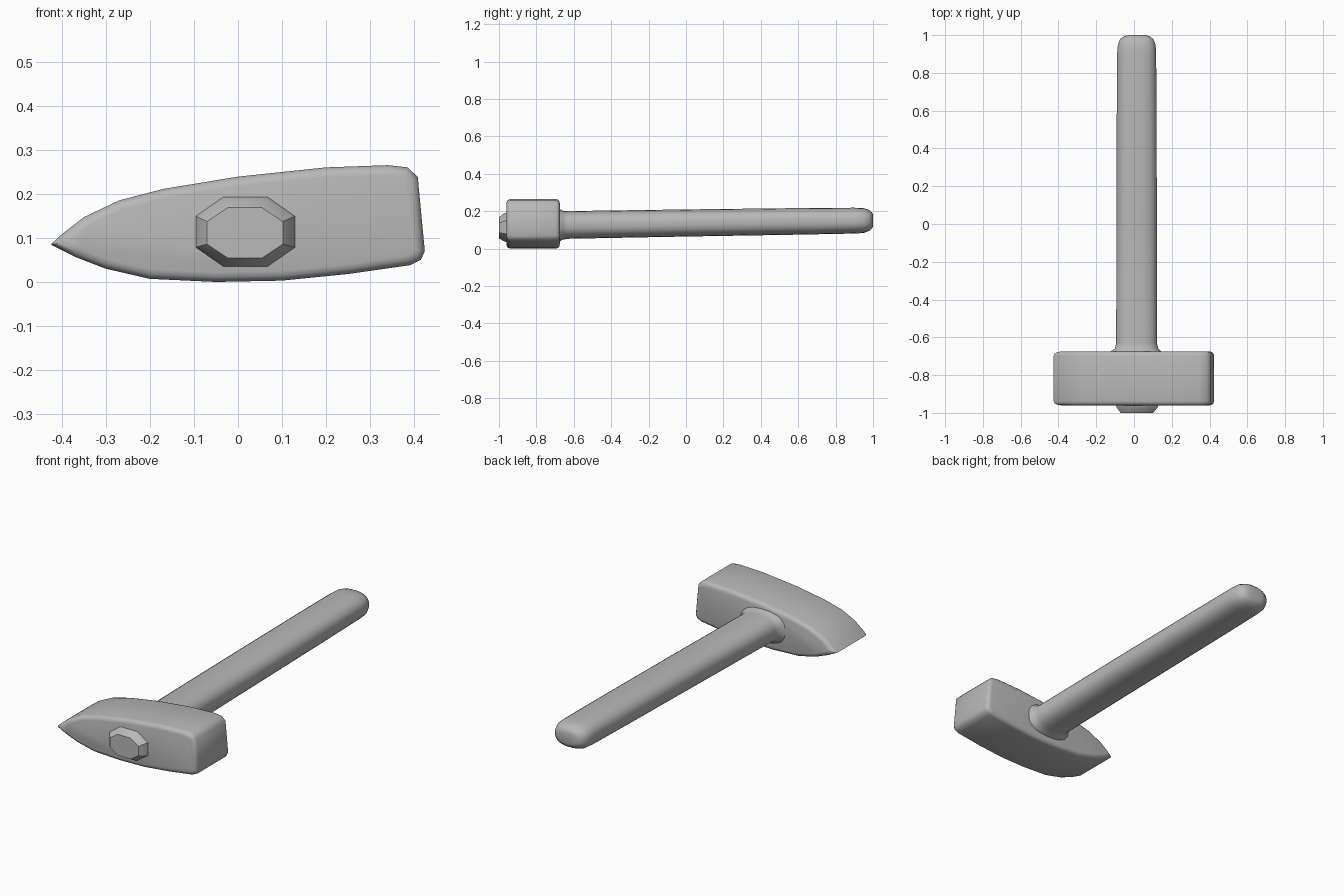
import bpy
import bmesh
import math

cube = bpy.data.objects.get("Cube")
if cube:
    bpy.data.objects.remove(cube, do_unlink=True)

GREY = (0.48, 0.48, 0.48, 1)
grey = bpy.data.materials.new("plain grey")
grey.use_nodes = True
grey.diffuse_color = GREY
grey.node_tree.nodes["Principled BSDF"].inputs["Base Color"].default_value = GREY


def finish(bm, name, angle):
    """Turn a bmesh into a shaded, coloured object."""
    bmesh.ops.recalc_face_normals(bm, faces=bm.faces)
    mesh = bpy.data.meshes.new(name)
    bm.to_mesh(mesh)
    bm.free()
    mesh.materials.append(grey)
    obj = bpy.data.objects.new(name, mesh)
    bpy.context.collection.objects.link(obj)
    bpy.ops.object.select_all(action='DESELECT')
    obj.select_set(True)
    bpy.context.view_layer.objects.active = obj
    bpy.ops.object.shade_smooth_by_angle(angle=math.radians(angle))
    return obj


def loft(name, rings, sides, power, angle):
    """Skin rounded rings (y, left, right, bottom, top) along y."""
    bm = bmesh.new()
    loops = []
    for y, x0, x1, z0, z1 in rings:
        loop = []
        for i in range(sides):
            a = math.tau * (i + 0.5) / sides
            c, s = math.cos(a), math.sin(a)
            u = math.copysign(abs(c) ** (2 / power), c)
            v = math.copysign(abs(s) ** (2 / power), s)
            loop.append(bm.verts.new(((x0 + x1 + u * (x1 - x0)) / 2, y,
                                      (z0 + z1 + v * (z1 - z0)) / 2)))
        loops.append(loop)
    for a, b in zip(loops, loops[1:]):
        for i in range(sides):
            j = (i + 1) % sides
            bm.faces.new((a[i], a[j], b[j], b[i]))
    bm.faces.new(loops[0])
    bm.faces.new(loops[-1])
    return finish(bm, name, angle)


# Hammer head: side profile extruded through the head, with rounded rims
PROFILE = [(-0.425, 0.085), (-0.4, 0.108), (-0.35, 0.147), (-0.27, 0.185),
           (-0.17, 0.211), (0, 0.239), (0.2, 0.26), (0.34, 0.265),
           (0.385, 0.26), (0.408, 0.238), (0.424, 0.07), (0.415, 0.05),
           (0.39, 0.038), (0.25, 0.018), (0.1, 0.003), (-0.05, 0),
           (-0.2, 0.007), (-0.3, 0.03), (-0.37, 0.057)]
FRONT, BACK = -0.96, -0.675
bm = bmesh.new()
cap = bm.faces.new([bm.verts.new((x, FRONT, z)) for x, z in PROFILE])
out = bmesh.ops.extrude_face_region(bm, geom=[cap], use_keep_orig=True)
for v in out["geom"]:
    if isinstance(v, bmesh.types.BMVert):
        v.co.y = BACK
bmesh.ops.recalc_face_normals(bm, faces=bm.faces)
rims = [e for e in bm.edges if abs(e.verts[0].co.y - e.verts[1].co.y) < 0.01]
bmesh.ops.bevel(bm, geom=rims, offset=0.022, segments=3, profile=0.5,
                affect='EDGES', clamp_overlap=False)
finish(bm, "hammer_head", 40)

# Handle: flared neck, long shaft, rounded butt
loft("handle", [
    (-0.75, -0.13, 0.15, 0.035, 0.215),
    (-0.675, -0.125, 0.145, 0.038, 0.212),
    (-0.66, -0.102, 0.129, 0.047, 0.203),
    (-0.63, -0.095, 0.122, 0.052, 0.201),
    (0, -0.094, 0.122, 0.064, 0.21),
    (0.6, -0.092, 0.12, 0.074, 0.217),
    (0.9, -0.09, 0.118, 0.08, 0.219),
    (0.95, -0.086, 0.115, 0.083, 0.217),
    (0.98, -0.073, 0.102, 0.094, 0.207),
    (0.995, -0.052, 0.082, 0.108, 0.193),
    (1, -0.03, 0.06, 0.12, 0.18),
], 24, 2.5, 50)

# Faceted end of the handle poking through the front of the head
loft("handle_front_end", [
    (-0.9, -0.108, 0.142, 0.026, 0.202),
    (-0.955, -0.106, 0.14, 0.028, 0.2),
    (-0.972, -0.1, 0.133, 0.033, 0.194),
    (-1, -0.077, 0.108, 0.05, 0.173),
], 8, 2.2, 30)
